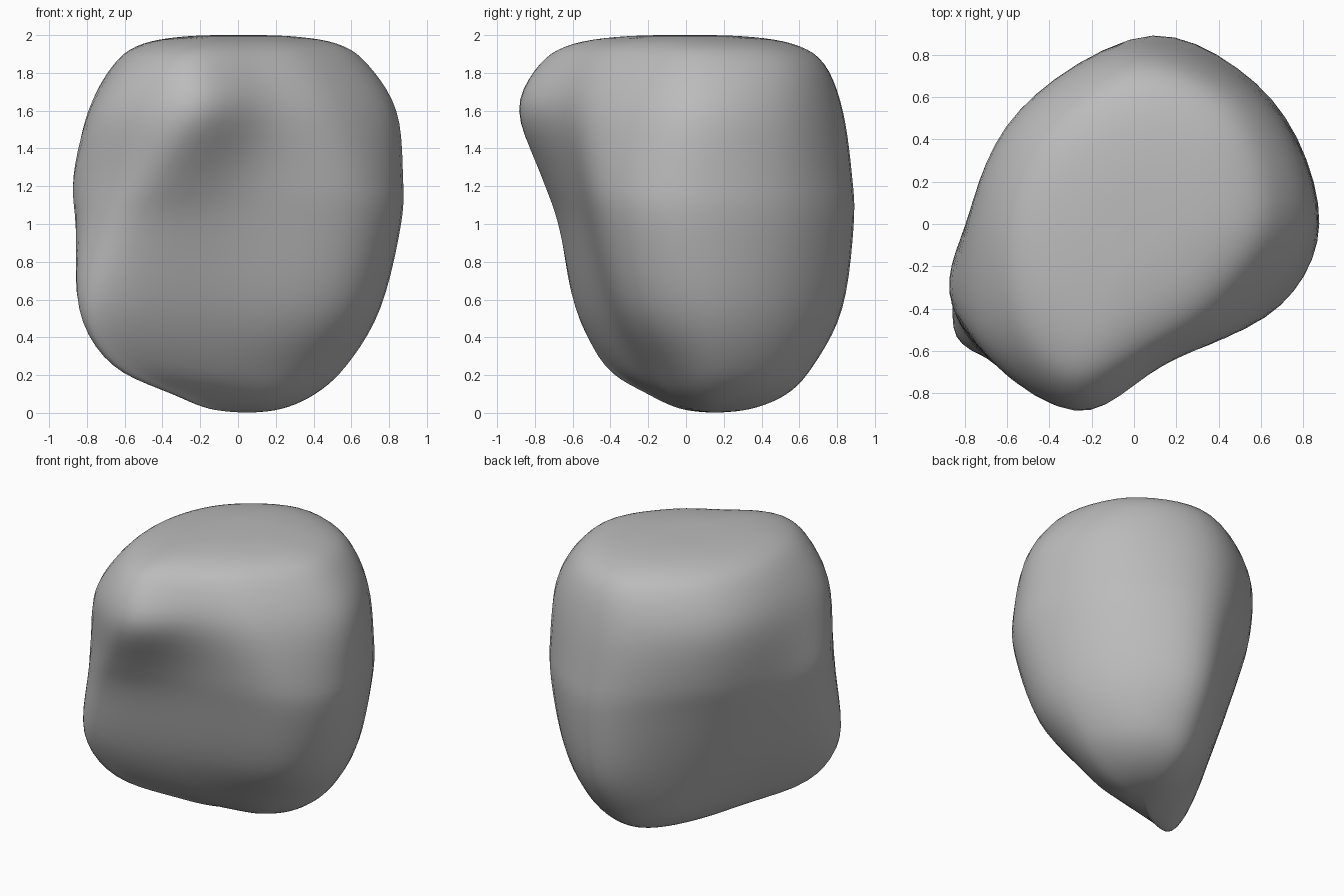
import bpy
import bmesh
from mathutils import Vector

cube = bpy.data.objects.get("Cube")
if cube:
    bpy.data.objects.remove(cube, do_unlink=True)


def material(name, colour):
    mat = bpy.data.materials.new(name)
    mat.use_nodes = True
    mat.diffuse_color = colour
    mat.node_tree.nodes["Principled BSDF"].inputs["Base Color"].default_value = colour
    return mat


def spline(p0, p1, p2, p3, t):
    """Smooth curve through p1 and p2."""
    return 0.5 * (2 * p1 + (p2 - p0) * t + (2 * p0 - 5 * p1 + 4 * p2 - p3) * t ** 2
                  + (3 * p1 - p0 - 3 * p2 + p3) * t ** 3)


def smooth_line(points, steps, closed):
    """Resample a line of points along a smooth curve."""
    count = len(points)

    def at(i):
        return points[i % count] if closed else points[max(0, min(i, count - 1))]

    line = [spline(at(i - 1), at(i), at(i + 1), at(i + 2), k / steps)
            for i in range(count if closed else count - 1) for k in range(steps)]
    return line if closed else line + [points[-1]]


def shrunk(ring, centre, scale, height):
    """Smaller copy of a ring, used to round off the ends."""
    return [Vector((*(centre + (p.xy - centre) * scale), height)) for p in ring]


# Outline at each height: knob, front bulge, hollow, front corner,
# left side, back left, back, back right, right side
sections = {
    0.1: [(-.35, -.19), (-.24, -.17), (0, -.13), (.24, -.06), (.41, .13), (.33, .4), (.1, .54), (-.1, .4), (-.27, .08)],
    0.25: [(-.67, -.4), (-.52, -.4), (-.07, -.28), (.37, -.14), (.58, .14), (.44, .5), (.12, .68), (-.18, .48), (-.43, .03)],
    0.55: [(-.85, -.46), (-.67, -.59), (-.05, -.43), (.55, -.3), (.76, .09), (.57, .56), (.12, .84), (-.29, .51), (-.6, .03)],
    1.0: [(-.86, -.38), (-.61, -.68), (0, -.54), (.63, -.41), (.87, .01), (.65, .59), (.1, .9), (-.43, .54), (-.74, .04)],
    1.25: [(-.86, -.4), (-.48, -.77), (.06, -.6), (.62, -.45), (.88, 0), (.65, .59), (.06, .89), (-.51, .55), (-.79, .02)],
    1.6: [(-.74, -.55), (-.27, -.9), (.14, -.67), (.55, -.45), (.85, .02), (.61, .58), (.01, .84), (-.55, .53), (-.77, .02)],
    1.85: [(-.59, -.49), (-.28, -.78), (.1, -.6), (.43, -.38), (.69, .03), (.51, .53), (.02, .74), (-.46, .46), (-.65, 0)],
}
rings = [[Vector((x, y, z)) for x, y in outline] for z, outline in sections.items()]
base, crown = Vector((.05, .15)), Vector((0, 0))
rings = ([shrunk(rings[0], base, s, h) for s, h in ((0, 0), (.5, .02))] + rings
         + [shrunk(rings[-1], crown, s, h) for s, h in ((.77, 1.955), (.4, 1.995), (0, 2))])

# Loft the stone through the outlines
rows = [smooth_line(ring, 6, True) for ring in rings]
columns = [smooth_line(list(column), 5, False) for column in zip(*rows)]
bm = bmesh.new()
grid = [[bm.verts.new(p) for p in column] for column in columns]
for i, right in enumerate(grid):
    left = grid[i - 1]
    for j in range(len(right) - 1):
        bm.faces.new((left[j], right[j], right[j + 1], left[j + 1]))
bmesh.ops.remove_doubles(bm, verts=bm.verts, dist=0.0005)
for _ in range(4):
    bmesh.ops.smooth_vert(bm, verts=bm.verts, factor=0.4,
                          use_axis_x=True, use_axis_y=True, use_axis_z=True)
bmesh.ops.recalc_face_normals(bm, faces=bm.faces)

mesh = bpy.data.meshes.new("stone")
bm.to_mesh(mesh)
bm.free()
mesh.materials.append(material("stone grey", (0.5, 0.5, 0.5, 1)))
mesh.shade_smooth()
stone = bpy.data.objects.new("stone", mesh)
bpy.context.collection.objects.link(stone)
